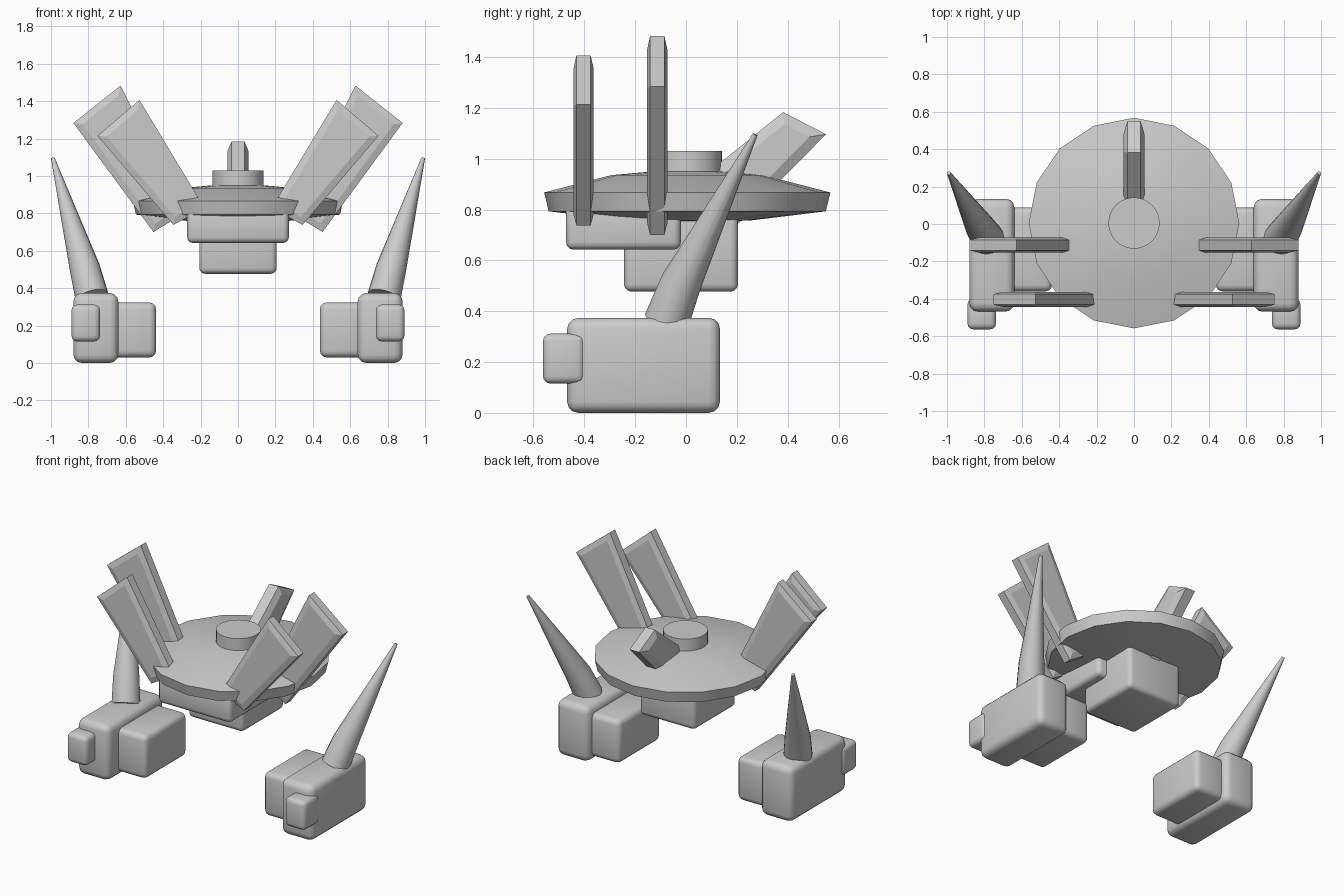
import bpy, bmesh, math
from mathutils import Vector, Matrix

cube = bpy.data.objects.get("Cube")
if cube:
    bpy.data.objects.remove(cube, do_unlink=True)

grey = bpy.data.materials.new("light grey")
grey.use_nodes = True
grey.diffuse_color = (0.6, 0.6, 0.6, 1)
grey.node_tree.nodes["Principled BSDF"].inputs["Base Color"].default_value = (0.6, 0.6, 0.6, 1)


def finish(bm, name, angle=35):
    """Turn a bmesh into a named, smooth-shaded object."""
    bmesh.ops.recalc_face_normals(bm, faces=bm.faces)
    mesh = bpy.data.meshes.new(name)
    bm.to_mesh(mesh)
    bm.free()
    mesh.materials.append(grey)
    obj = bpy.data.objects.new(name, mesh)
    bpy.context.collection.objects.link(obj)
    bpy.ops.object.select_all(action="DESELECT")
    obj.select_set(True)
    bpy.context.view_layer.objects.active = obj
    bpy.ops.object.shade_smooth_by_angle(angle=math.radians(angle))
    return obj


def rounded_box(name, x, y, z, bevel):
    """Box from (min, max) ranges with rounded edges."""
    bm = bmesh.new()
    bmesh.ops.create_cube(bm, size=1)
    for v in bm.verts:
        v.co = [(lo + hi) / 2 + c * (hi - lo) for c, (lo, hi) in zip(v.co, (x, y, z))]
    bmesh.ops.bevel(bm, geom=bm.edges[:], offset=bevel, segments=3,
                    profile=0.5, affect="EDGES")
    return finish(bm, name)


def loft(name, rings, sides, axis=(0, 0, 1)):
    """Skin circles given as (centre, radius), all facing along the axis."""
    bm = bmesh.new()
    turn = Vector((0, 0, 1)).rotation_difference(Vector(axis)).to_matrix()
    loops = []
    for centre, radius in rings:
        loops.append([bm.verts.new(Vector(centre) + turn @ Vector(
            (radius * math.cos(math.tau * i / sides),
             radius * math.sin(math.tau * i / sides), 0))) for i in range(sides)])
    for a, b in zip(loops, loops[1:]):
        for i in range(sides):
            j = (i + 1) % sides
            bm.faces.new((a[i], a[j], b[j], b[i]))
    bm.faces.new(loops[0])
    bm.faces.new(loops[-1])
    return finish(bm, name)


def plate(name, outline, place, edge=0.028, rise=0.012, inset=0.035):
    """Flat panel from a 2D outline, with raised, sloping-edged faces."""
    bm = bmesh.new()
    front = [bm.verts.new(place(u, v, -edge)) for u, v in outline]
    back = [bm.verts.new(place(u, v, edge)) for u, v in outline]
    caps = [bm.faces.new(front), bm.faces.new(back[::-1])]
    for i in range(len(outline)):
        j = (i + 1) % len(outline)
        bm.faces.new((front[j], front[i], back[i], back[j]))
    bmesh.ops.recalc_face_normals(bm, faces=bm.faces)
    bmesh.ops.inset_region(bm, faces=caps, thickness=inset, depth=rise,
                           use_even_offset=True)
    return finish(bm, name, 15)


# Saucer-shaped roof and its round cap
saucer = [(0.75, 0.05), (0.757, 0.25), (0.793, 0.545), (0.867, 0.563),
          (0.935, 0.30), (0.955, 0.08)]
loft("saucer", [((0, 0.005, z), r) for z, r in saucer], 16)
loft("saucer_cap", [((0, 0.005, 0.9), 0.137), ((0, 0.005, 1.03), 0.137)], 32)

# Body under the saucer
rounded_box("upper_body", (-0.272, 0.272), (-0.472, -0.02), (0.642, 0.82), 0.03)
rounded_box("lower_body", (-0.207, 0.207), (-0.244, 0.205), (0.477, 0.79), 0.03)

# Rear fin
fin = [(0.382, 1.183), (0.551, 1.096), (0.20, 0.74), (0.03, 0.90)]
plate("rear_fin", fin, lambda u, v, w: (w, u, v), 0.035, 0.02, 0.04)

# Wing panels and floating hands, both sides
front_wing = [(0.527, 1.406), (0.751, 1.214), (0.345, 0.738), (0.18, 0.83)]
back_wing = [(0.628, 1.483), (0.88, 1.283), (0.452, 0.70), (0.29, 0.80)]
for side, s in (("left", 1), ("right", -1)):
    for part, outline, y in (("front", front_wing, -0.403), ("back", back_wing, -0.113)):
        plate(f"{side}_{part}_wing", outline, lambda u, v, w: (s * u, y + w, v))

    def span(a, b):
        return tuple(sorted((s * a, s * b)))

    rounded_box(f"{side}_hand", span(0.64, 0.88), (-0.468, 0.134), (0, 0.374), 0.045)
    rounded_box(f"{side}_hand_inner_block", span(0.438, 0.68), (-0.36, 0.088),
                (0.03, 0.323), 0.035)
    rounded_box(f"{side}_muzzle", span(0.738, 0.89), (-0.563, -0.398),
                (0.115, 0.312), 0.03)

    # Tapering spike leaning out and back
    spike = [((0.78, -0.08, 0.35), 0.09), ((0.82, -0.02, 0.51), 0.081),
             ((0.99, 0.272, 1.095), 0.01)]
    loft(f"{side}_spike", [((s * x, y, z), r) for (x, y, z), r in spike], 16,
         (s * 0.25, 0.43, 0.87))
